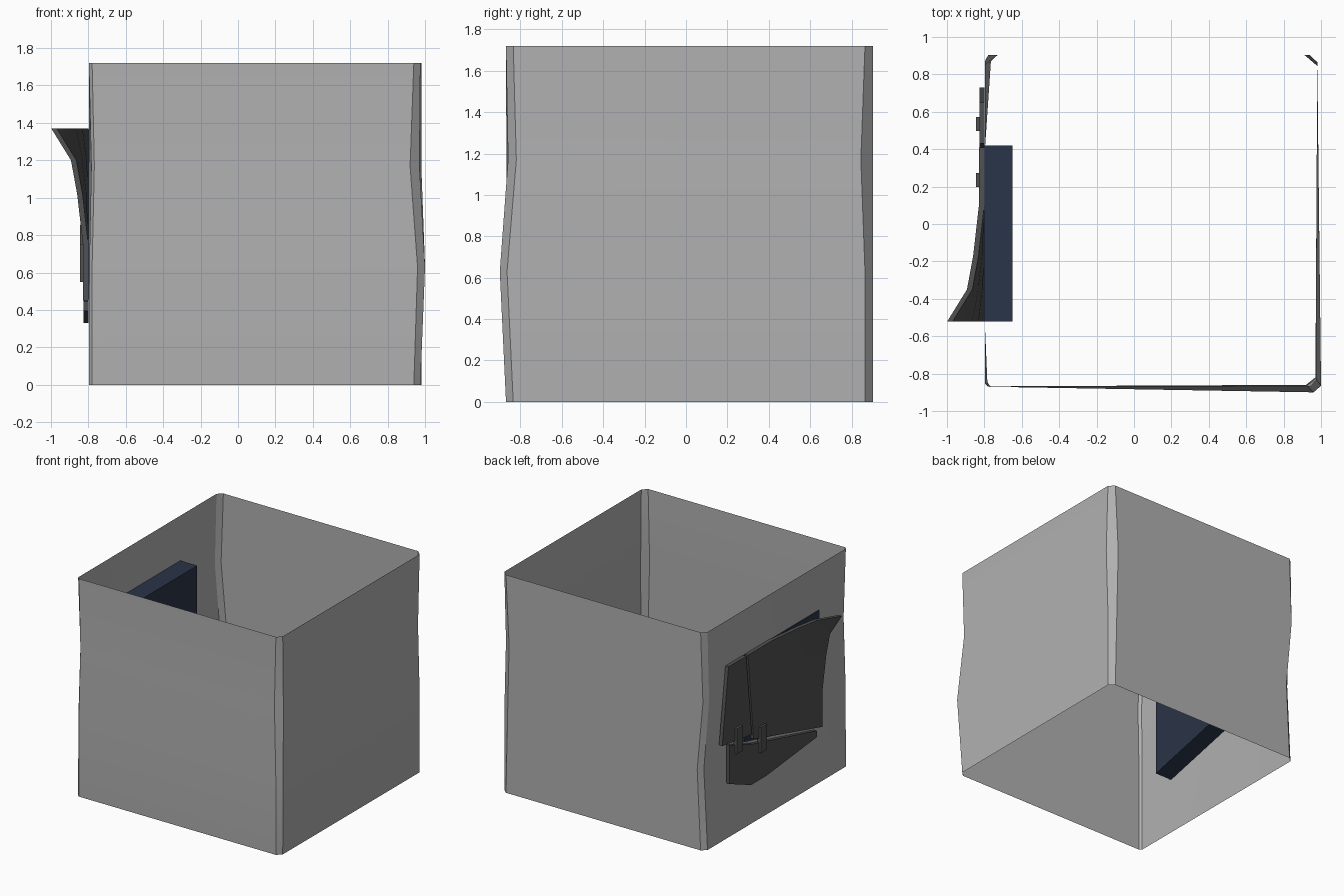
import bpy, bmesh, math

if "Cube" in bpy.data.objects:
    bpy.data.objects.remove(bpy.data.objects["Cube"])


def material(name, rgb):
    m = bpy.data.materials.new(name)
    m.diffuse_color = (*rgb, 1)
    m.use_nodes = True
    m.node_tree.nodes["Principled BSDF"].inputs["Base Color"].default_value = m.diffuse_color
    return m


GREY = material("shell_grey", (0.44, 0.44, 0.44))
DARK = material("dark_cover", (0.083, 0.083, 0.083))
BLUE = material("dark_blue", (0.023, 0.035, 0.065))


def finish(name, bm, mat, normals=True, smooth=False):
    if normals:
        bmesh.ops.recalc_face_normals(bm, faces=bm.faces)
    me = bpy.data.meshes.new(name)
    bm.to_mesh(me)
    bm.free()
    ob = bpy.data.objects.new(name, me)
    bpy.context.collection.objects.link(ob)
    me.materials.append(mat)
    if smooth:
        bpy.ops.object.select_all(action='DESELECT')
        ob.select_set(True)
        bpy.context.view_layer.objects.active = ob
        bpy.ops.object.shade_smooth_by_angle(angle=math.radians(25))
    return ob


def slab(name, outline, x0, x1, mat):
    """Extrude a (y, z) outline along x."""
    bm = bmesh.new()
    f = bm.faces.new([bm.verts.new((x0, y, z)) for y, z in outline])
    ext = bmesh.ops.extrude_face_region(bm, geom=[f])
    for v in ext["geom"]:
        if isinstance(v, bmesh.types.BMVert):
            v.co.x = x1
    return finish(name, bm, mat)


# Open four-sided shell with chipped, chamfered corners; the left wall stays
# flat behind the cover thanks to two extra points per ring
BASE = [(-0.78, -0.87), (0.94, -0.87), (0.975, -0.835), (0.98, 0.865),
        (0.94, 0.903), (-0.76, 0.903), (-0.797, 0.87), (-0.797, -0.855)]
LOW = [(-0.78, -0.87), (0.96, -0.9), (1.0, -0.865), (0.98, 0.865),
       (0.925, 0.903), (-0.73, 0.903), (-0.765, 0.87), (-0.795, -0.855)]
HIGH = [(-0.768, -0.868), (0.92, -0.86), (0.97, -0.82), (0.98, 0.845),
        (0.912, 0.903), (-0.78, 0.903), (-0.797, 0.85), (-0.784, -0.845)]
bm = bmesh.new()
rings = []
for ring, z in ((BASE, 0), (LOW, 0.63), (HIGH, 1.17), (BASE, 1.72)):
    pts = ring[:7] + [(-0.797, 0.4), (-0.797, -0.54)] + ring[7:]
    rings.append([bm.verts.new((x, y, z)) for x, y in pts])
for a, b in zip(rings, rings[1:]):
    for i in range(len(a)):
        j = (i + 1) % len(a)
        bm.faces.new((a[i], a[j], b[j], b[i]))
finish("outer_shell", bm, GREY, normals=False, smooth=True)

# Blue backing block behind the broken cover
slab("backing_block", [(-0.52, 0.455), (0.42, 0.68), (0.42, 1.365), (-0.52, 1.365)],
     -0.802, -0.65, BLUE)

# Broken cover: flat side piece and bottom piece
slab("cover_side_piece", [(0.73, 0.775), (0.65, 1.37), (0.43, 1.37), (0.36, 0.725)],
     -0.799, -0.827, DARK)
slab("cover_bottom_piece",
     [(0.637, 0.745), (0.637, 0.44), (0.37, 0.33), (0.18, 0.33),
      (-0.45, 0.395), (-0.45, 0.445), (0.345, 0.645)], -0.799, -0.827, DARK)


# Main cover piece, its upper front corner peeled outwards
def peel(d):
    pts = [(0, 0.17), (0.17, 0.065), (0.35, 0.032), (0.63, 0.0)]
    for (d0, p0), (d1, p1) in zip(pts, pts[1:]):
        if d <= d1:
            return p0 + (p1 - p0) * (d - d0) / (d1 - d0)
    return 0


bm = bmesh.new()
dys = [0, 0.17, 0.35, 0.63, 0.93]
dzs = [0, 0.17, 0.35, 0.63, 0.92]
grid = {}
for s, x in enumerate((-0.828, -0.799)):
    for i, dy in enumerate(dys):
        for j, dz in enumerate(dzs):
            t = dy / 0.93
            # bottom edge slopes up and the inner edge leans towards the front
            z = 1.37 - dz * (1 - 0.25 * t)
            y = -0.52 + dy - 0.07 * t * dz / 0.92
            grid[s, i, j] = bm.verts.new((x - peel(dy + dz), y, z))
n = len(dys) - 1
for i in range(n):
    for j in range(n):
        for s in (0, 1):
            bm.faces.new([grid[s, i, j], grid[s, i + 1, j],
                          grid[s, i + 1, j + 1], grid[s, i, j + 1]])
rim = ([(i, 0) for i in range(n)] + [(n, j) for j in range(n)] +
       [(i, n) for i in range(n, 0, -1)] + [(0, j) for j in range(n, 0, -1)])
for a, b in zip(rim, rim[1:] + rim[:1]):
    bm.faces.new([grid[0, *a], grid[0, *b], grid[1, *b], grid[1, *a]])
finish("cover_peeled_piece", bm, DARK, smooth=True)

# Two small clips bridging the crack
for name, y, z in (("rear_clip", 0.535, 0.655), ("front_clip", 0.235, 0.55)):
    slab(name, [(y - 0.037, z), (y + 0.037, z), (y + 0.037, z + 0.2), (y - 0.037, z + 0.2)],
         -0.815, -0.845, DARK)
